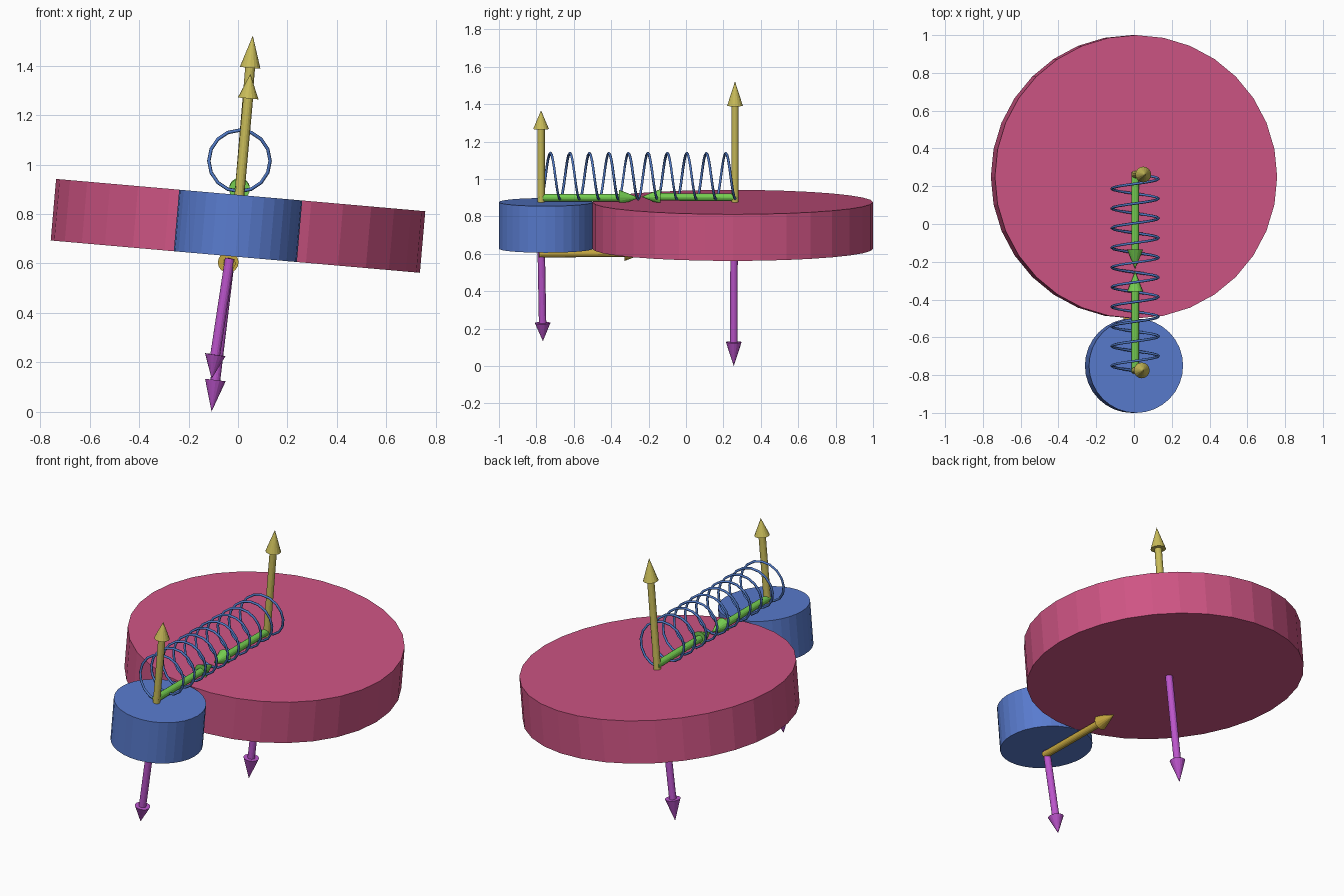
import bpy, bmesh
from math import sin, cos, pi, radians
from mathutils import Vector, Matrix

if "Cube" in bpy.data.objects:
    bpy.data.objects.remove(bpy.data.objects["Cube"])


def material(name, rgb):
    m = bpy.data.materials.new(name)
    m.diffuse_color = (*rgb, 1)
    m.use_nodes = True
    m.node_tree.nodes["Principled BSDF"].inputs["Base Color"].default_value = m.diffuse_color
    return m


PINK = material("pink", (0.62, 0.09, 0.23))
BLUE = material("blue", (0.10, 0.20, 0.62))
YELLOW = material("yellow", (0.58, 0.50, 0.10))
OCHRE = material("ochre", (0.55, 0.38, 0.05))
GREEN = material("green", (0.18, 0.62, 0.08))
PURPLE = material("purple", (0.50, 0.09, 0.60))
WIRE = material("wire_blue", (0.08, 0.19, 0.55))


def add_mesh(name, bm, mat, matrix):
    bmesh.ops.recalc_face_normals(bm, faces=bm.faces)
    me = bpy.data.meshes.new(name)
    bm.to_mesh(me)
    bm.free()
    me.materials.append(mat)
    ob = bpy.data.objects.new(name, me)
    ob.matrix_world = matrix
    bpy.context.collection.objects.link(ob)
    return ob


def disc(name, radius, y, mat):
    bm = bmesh.new()
    bmesh.ops.create_cone(bm, cap_ends=True, segments=32,
                          radius1=radius, radius2=radius, depth=0.25)
    tilt = Matrix.Rotation(radians(5), 4, 'Y')
    add_mesh(name, bm, mat, Matrix.Translation((0, y, 0.752)) @ tilt)


def arrow(name, start, tip, mat, sides=16, shaft_r=0.02, head_r=0.042):
    # lathe a shaft-and-head profile along the arrow direction
    a, b = Vector(start), Vector(tip)
    length = (b - a).length
    neck = length * 0.8
    bm = bmesh.new()
    rings = [[bm.verts.new((r * cos(2 * pi * i / sides), r * sin(2 * pi * i / sides), z))
              for i in range(sides)]
             for r, z in ((shaft_r, 0), (shaft_r, neck), (head_r, neck))]
    point = bm.verts.new((0, 0, length))
    bm.faces.new(rings[0][::-1])
    for i in range(sides):
        j = (i + 1) % sides
        for lo, hi in zip(rings, rings[1:]):
            bm.faces.new((lo[i], lo[j], hi[j], hi[i]))
        bm.faces.new((rings[2][i], rings[2][j], point))
    turn = (b - a).to_track_quat('Z', 'Y').to_matrix().to_4x4()
    add_mesh(name, bm, mat, Matrix.Translation(a) @ turn)


# two touching tilted discs
disc("large_disc", 0.75, 0.25, PINK)
disc("small_disc", 0.25, -0.75, BLUE)

# upward arrows
arrow("large_up_arrow", (0.005, 0.262, 0.87), (0.06, 0.262, 1.522), YELLOW)
arrow("small_up_arrow", (0.005, -0.775, 0.87), (0.05, -0.775, 1.367), YELLOW)

# downward arrows
arrow("large_down_arrow", (-0.03, 0.257, 0.64), (-0.107, 0.255, 0.0), PURPLE)
arrow("small_down_arrow", (-0.033, -0.774, 0.62), (-0.107, -0.765, 0.133), PURPLE)

# facing arrows along the spring, and the single arrow underneath
arrow("small_side_arrow", (0.006, -0.785, 0.90), (0.006, -0.25, 0.90), GREEN)
arrow("large_side_arrow", (0.006, 0.272, 0.902), (0.006, -0.238, 0.905), GREEN)
arrow("underside_arrow", (-0.03, -0.785, 0.60), (-0.042, -0.215, 0.605), OCHRE)

# coil spring: ten turns, starting and ending at the bottom
TURNS, STEPS, R = 10, 16, 0.124
cu = bpy.data.curves.new("spring", 'CURVE')
cu.dimensions = '3D'
cu.bevel_depth = 0.007
cu.bevel_resolution = 1
cu.use_fill_caps = True
sp = cu.splines.new('POLY')
n = TURNS * STEPS
sp.points.add(n)
for k, p in enumerate(sp.points):
    t = 2 * pi * k / STEPS
    p.co = (0.006 - R * sin(t), -0.777 + 1.042 * k / n, 1.015 - R * cos(t), 1)
cu.materials.append(WIRE)
spring = bpy.data.objects.new("spring", cu)
bpy.context.collection.objects.link(spring)
bpy.context.view_layer.objects.active = spring
spring.select_set(True)
bpy.ops.object.convert(target='MESH')
